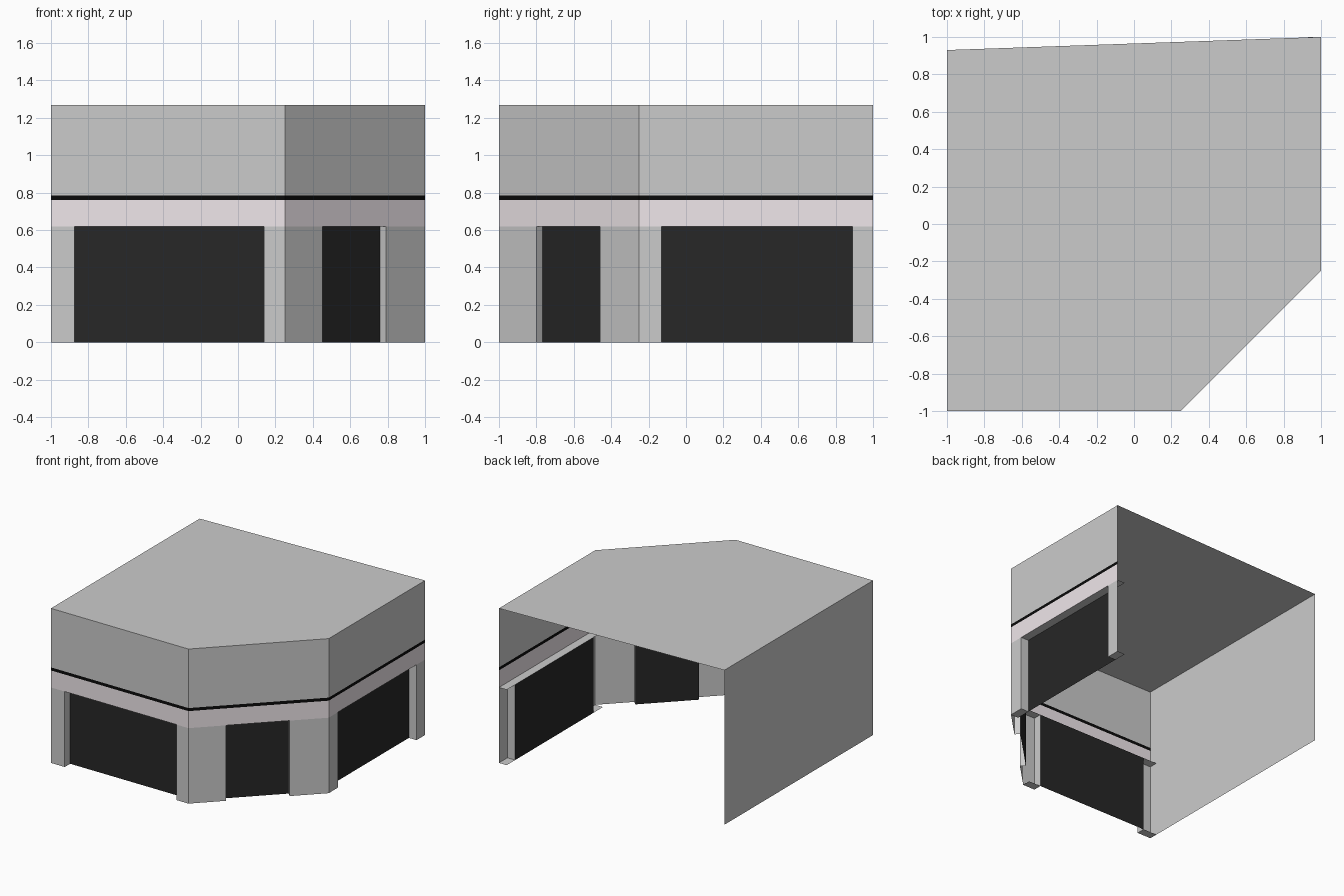
import bpy
from mathutils import Vector

if "Cube" in bpy.data.objects:
    bpy.data.objects.remove(bpy.data.objects["Cube"])

H, SILL, BAND, LINE = 1.27, 0.62, 0.76, 0.785
CORNERS = [Vector(p) for p in ((-1, -1), (0.25, -1), (1, -0.25), (1, 1), (-1, 0.93))]


def paint(name, rgb):
    m = bpy.data.materials.new(name)
    m.diffuse_color = (*rgb, 1)
    m.use_nodes = True
    m.node_tree.nodes["Principled BSDF"].inputs["Base Color"].default_value = m.diffuse_color
    return m


pink = paint("pale_pink", (0.87, 0.80, 0.83))
black = paint("black", (0.003, 0.003, 0.003))
glass = paint("dark_glass", (0.02, 0.02, 0.02))


def mesh(name, faces, mat=None):
    """Object made from separate quads / polygons."""
    verts, polys = [], []
    for f in faces:
        polys.append(range(len(verts), len(verts) + len(f)))
        verts += [tuple(v) for v in f]
    me = bpy.data.meshes.new(name)
    me.from_pydata(verts, [], [tuple(p) for p in polys])
    ob = bpy.data.objects.new(name, me)
    bpy.context.collection.objects.link(ob)
    if mat:
        me.materials.append(mat)
    return ob


def upright(a, b, z0, z1):
    return [(*a, z0), (*b, z0), (*b, z1), (*a, z1)]


def level(a, b, off, z):
    """Horizontal strip behind a-b, facing down."""
    return [(*a, z), (*(a + off), z), (*(b + off), z), (*b, z)]


def shop_wall(side, a, b, start, end, depth, caps):
    along = (b - a).normalized()
    off = Vector((-along.y, along.x)) * depth
    p, q = a + along * start, a + along * end
    # Masonry: upper storey and the two pillars
    mesh(side + "_wall", [upright(a, b, LINE, H), upright(a, p, 0, SILL),
                          upright(q, b, 0, SILL)])
    # Sign band with thin line above it
    mesh(side + "_sign_band", [upright(a, b, SILL, BAND)], pink)
    mesh(side + "_band_line", [upright(a, b, BAND, LINE)], black)
    # Window recess: jambs, soffit and pillar caps
    recess = [upright(p, p + off, 0, SILL), upright(q + off, q, 0, SILL)]
    if caps:
        recess += [level(a, b, off, SILL), level(a, p, off, 0), level(q, b, off, 0)]
    else:
        recess += [level(p, q, off, SILL)]
    mesh(side + "_window_recess", recess)
    # Recessed pane
    mesh(side + "_window", [upright(p + off, q + off, 0, SILL)], glass)


c = CORNERS
shop_wall("front", c[0], c[1], 0.125, 1.14, 0.07, True)
shop_wall("corner", c[1], c[2], 0.285, 0.765, 0.045, False)
shop_wall("right", c[2], c[3], 0.12, 1.14, 0.07, True)

# Plain left wall and flat roof; the back stays open
mesh("left_wall", [upright(c[4], c[0], 0, H)])
mesh("roof", [[(*v, H) for v in c]])
